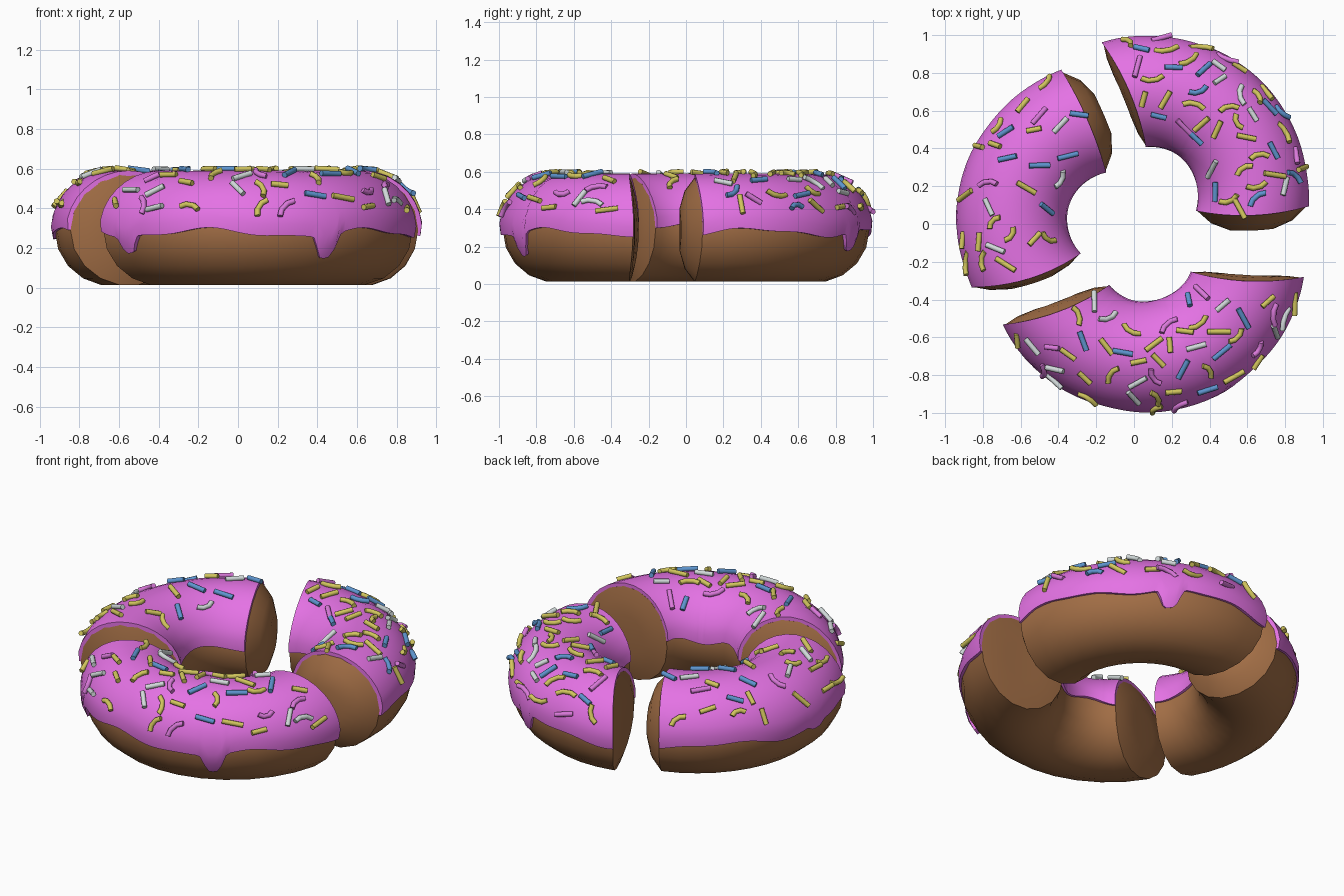
import bpy, bmesh, math, random
from math import sin, cos, radians, pi
from mathutils import Vector

if "Cube" in bpy.data.objects:
    bpy.data.objects.remove(bpy.data.objects["Cube"])

random.seed(7)
MAJOR, HEIGHT = 0.55, 0.29          # ring radius and section centre height
DOUGH, ICING = 0.281, 0.300         # section radii


def material(name, rgb):
    m = bpy.data.materials.new(name)
    m.diffuse_color = (*rgb, 1)
    m.use_nodes = True
    m.node_tree.nodes["Principled BSDF"].inputs["Base Color"].default_value = m.diffuse_color
    return m


brown = material("dough_brown", (0.36, 0.155, 0.06))
pink = material("icing_pink", (0.78, 0.17, 0.78))
sprinkle_mats = [material("sprinkle_yellow", (0.64, 0.56, 0.11)),
                 material("sprinkle_blue", (0.11, 0.30, 0.62)),
                 material("sprinkle_white", (0.64, 0.70, 0.70)),
                 material("sprinkle_pink", (0.70, 0.19, 0.70))]

# centre, start cut (inner, outer angle), end cut, cap bulges, drips (angle, drop), sprinkles
PIECES = {
    "right": dict(c=(0.08, 0.15), a=(-18, -4), b=(94, 107), bulge=(0.08, 0.04),
                  drips=[(62, 22)], n=47),
    "left": dict(c=(-0.093, 0.02), a=(102, 110), b=(223, 205), bulge=(0.09, 0.03),
                 drips=[(178, 6)], n=29),
    "front": dict(c=(0.06, -0.15), a=(222, 207), b=(337, 351), bulge=(0.05, 0.03),
                  drips=[(298, 24), (222, 17)], n=50),
}

# most visible sprinkles seen from the top: x, y, direction; the rest are scattered
PLACED = {
    1: [(.21, .83, 0), (.04, .93, -30), (.37, .82, 50), (.13, .57, -15), (.72, .62, -35),
        (.74, .39, -60), (.33, .45, -45), (.43, .17, 85), (-.29, .58, -8), (-.68, .49, 20),
        (-.67, .35, 8), (-.5, .31, 0), (-.35, .36, 10), (-.46, .08, -30), (-.27, -.62, -70),
        (-.06, -.68, -10), (.29, -.4, -65), (.26, -.77, 65), (.39, -.88, 5), (.58, -.5, -60)],
    2: [(.63, .58, -60), (.8, .2, 70), (.45, .84, -45), (-.77, .09, -60), (-.54, -.65, -50),
        (-.21, -.41, 80), (.02, -.84, 35), (.33, -.65, 15), (.47, -.43, 40),
        (.75, -.57, -45), (-.42, -.77, 10)],
    0: [(.05, .66, 75), (.44, .5, 65), (.56, .08, -60), (.56, .83, -20), (-.53, .5, 8),
        (-.59, .63, 65), (.19, -.64, -85), (.53, -.81, 15), (.71, -.41, 35),
        (-.35, -.69, -35), (.21, -.89, 0), (.45, -.57, 0)],
}


def point(p, u, phi, rad):
    """Point on the piece: u runs from cut to cut, phi around the section."""
    rho = MAJOR + rad * cos(phi)
    f = (rho - 0.26) / 0.58
    a0 = p["a"][0] + (p["a"][1] - p["a"][0]) * f
    a1 = p["b"][0] + (p["b"][1] - p["b"][0]) * f
    t = radians(a0 + (a1 - a0) * u)
    return Vector((p["c"][0] + rho * cos(t), p["c"][1] + rho * sin(t),
                   HEIGHT + rad * sin(phi)))


def finish(bm, name, mats, angle):
    bmesh.ops.recalc_face_normals(bm, faces=bm.faces)
    me = bpy.data.meshes.new(name)
    bm.to_mesh(me)
    bm.free()
    for m in mats:
        me.materials.append(m)
    ob = bpy.data.objects.new(name, me)
    bpy.context.collection.objects.link(ob)
    bpy.ops.object.select_all(action='DESELECT')
    ob.select_set(True)
    bpy.context.view_layer.objects.active = ob
    bpy.ops.object.shade_smooth_by_angle(angle=radians(angle))


def bridge(bm, r0, r1, mat=0):
    n = len(r0)
    for i in range(n):
        f = bm.faces.new((r0[i], r0[(i + 1) % n], r1[(i + 1) % n], r1[i]))
        f.material_index = mat


def make_dough(name, p):
    bm = bmesh.new()
    segs, sides = 12, 18
    phis = [2 * pi * k / sides for k in range(sides)]
    rings = [[bm.verts.new(point(p, i / segs, ph, DOUGH)) for ph in phis]
             for i in range(segs + 1)]
    for r0, r1 in zip(rings, rings[1:]):
        bridge(bm, r0, r1)
    # bulging cut ends
    for u, ring, bulge in ((0, rings[0], p["bulge"][0]), (1, rings[-1], p["bulge"][1])):
        chord = point(p, u, 0, DOUGH) - point(p, u, pi, DOUGH)
        out = Vector((-chord.y, chord.x, 0)).normalized() * (1 if u else -1)
        prev = ring
        for s, h in ((0.75, 0.65), (0.4, 1.0)):
            cap = [bm.verts.new(point(p, u, ph, DOUGH * s) + out * bulge * h) for ph in phis]
            bridge(bm, prev, cap)
            prev = cap
        bm.faces.new(prev)
    finish(bm, name, [brown], 35)


def make_icing(name, p):
    bm = bmesh.new()
    segs, sides = 84, 16
    mid_a, mid_b = p["a"][1], p["b"][1]
    rings = []
    for i in range(segs + 1):
        u = i / segs
        t = mid_a + (mid_b - mid_a) * u
        # wavy lower edge with drips
        low = -3 + 4 * sin(radians(t * 6)) + 1.5 * sin(radians(t * 13))
        for d, drop in p["drips"]:
            low -= drop * math.exp(-((t - d) / 4.0) ** 4)
        high = 174 + 4 * sin(radians(t * 4))
        arc = [radians(low + (high - low) * k / sides) for k in range(sides + 1)]
        ring = [point(p, u, ph, ICING - (0.008 if k in (0, sides) else 0))
                for k, ph in enumerate(arc)]
        ring += [point(p, u, ph, DOUGH - 0.012) for ph in reversed(arc)]
        rings.append([bm.verts.new(v) for v in ring])
    for r0, r1 in zip(rings, rings[1:]):
        bridge(bm, r0, r1)
    for r in (rings[0], rings[-1]):     # thin end walls
        n = len(r)
        for k in range(sides):
            bm.faces.new((r[k], r[k + 1], r[n - 2 - k], r[n - 1 - k]))
    finish(bm, name, [pink], 40)


def add_sprinkle(bm, pos, normal, ang, bend, mat):
    """Small straight or bent rod lying on the icing."""
    fwd = Vector((cos(ang), sin(ang), 0))
    fwd = (fwd - normal * fwd.dot(normal)).normalized()
    lat = normal.cross(fwd)
    length = random.uniform(0.08, 0.125)
    prev = None
    for s in (-1, -0.4, 0.4, 1):
        c = pos + fwd * s * length / 2 + lat * bend * (1 - s * s)
        d = (fwd - lat * 4 * bend * s / length).normalized()
        e = normal.cross(d)
        ring = [bm.verts.new(c + (e * cos(k * pi / 4) + normal * sin(k * pi / 4)) * 0.0145)
                for k in range(8)]
        if prev:
            bridge(bm, prev, ring, mat)
        else:
            bm.faces.new(ring).material_index = mat
        prev = ring
    bm.faces.new(prev).material_index = mat


def piece_at(x, y):
    return "front" if y < -0.33 else "left" if x < -0.2 else "right"


def make_sprinkles(name, label, p):
    bm = bmesh.new()
    taken = []
    for mat, spots in PLACED.items():
        for x, y, deg in spots:
            if piece_at(x, y) != label:
                continue
            flat = Vector((x - p["c"][0], y - p["c"][1], 0))
            c = max(-0.9, min(0.96, (flat.length - MAJOR) / (ICING + 0.008)))
            normal = flat.normalized() * c + Vector((0, 0, math.sqrt(1 - c * c)))
            core = Vector((*p["c"], HEIGHT)) + flat.normalized() * MAJOR
            pos = core + normal * (ICING + 0.008)
            taken.append(pos)
            add_sprinkle(bm, pos, normal, radians(deg), 0, mat)
    for _ in range(4000):
        if len(taken) >= p["n"]:
            break
        u, phi = random.uniform(0.05, 0.95), radians(random.uniform(20, 130))
        if random.random() > (MAJOR + ICING * cos(phi)) / 0.85:   # even spread by area
            continue
        pos = point(p, u, phi, ICING + 0.008)
        if any((pos - q).length < 0.08 for q in taken):
            continue
        taken.append(pos)
        normal = (pos - point(p, u, phi, 0.2)).normalized()
        mat = random.choices(range(4), (62, 6, 10, 22))[0]
        add_sprinkle(bm, pos, normal, random.uniform(0, 2 * pi),
                     random.choice((0, 0, 0.02, -0.02)), mat)
    finish(bm, name, sprinkle_mats, 50)


for label, piece in PIECES.items():
    make_dough(label + "_dough", piece)
    make_icing(label + "_icing", piece)
    make_sprinkles(label + "_sprinkles", label, piece)
